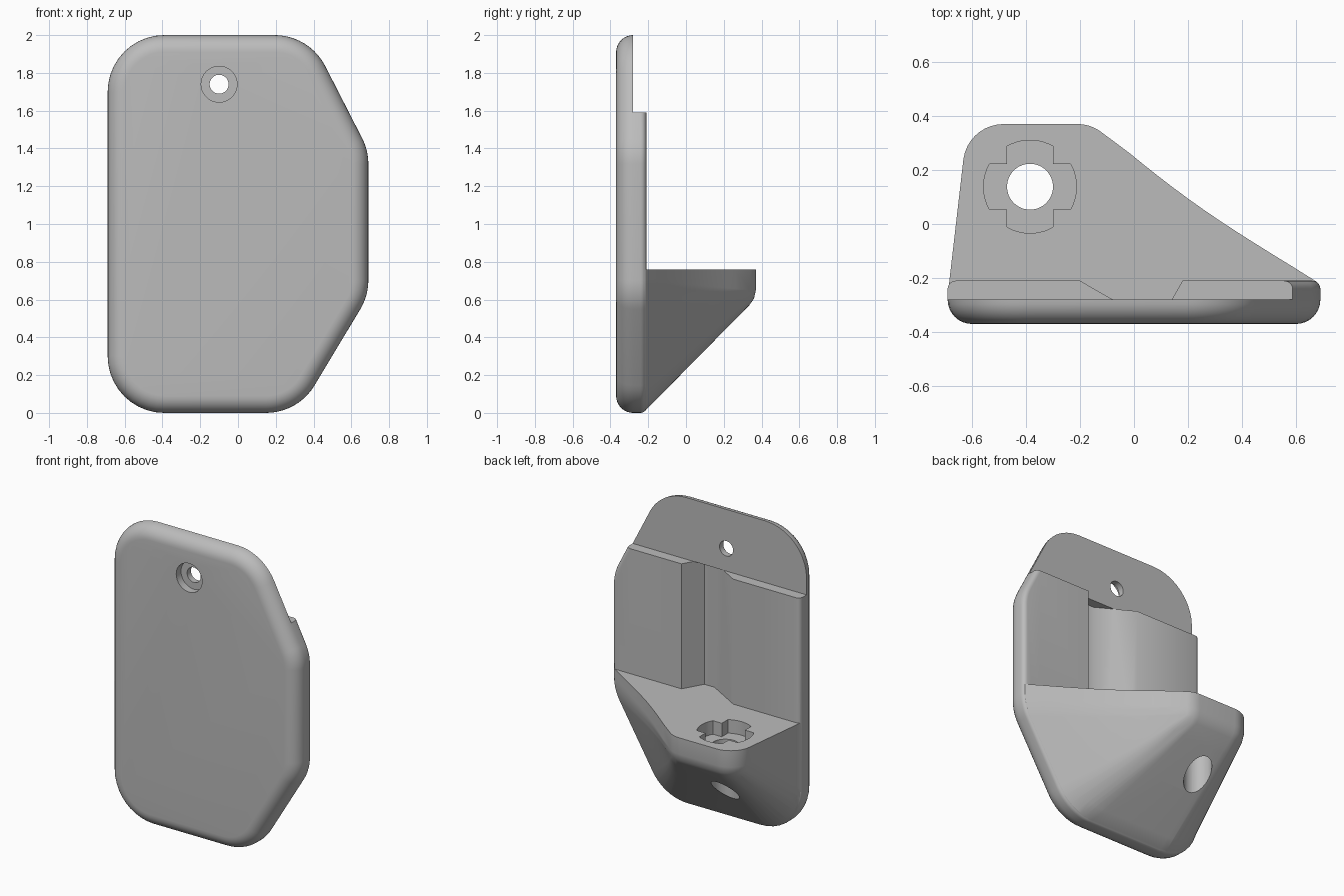
import bpy, bmesh
from math import sin, cos, pi, radians, hypot, tan, atan2
from mathutils import Vector

cube = bpy.data.objects.get("Cube")
if cube:
    bpy.data.objects.remove(cube)

grey = bpy.data.materials.new("plain_grey")
grey.use_nodes = True
colour = (0.5, 0.5, 0.5, 1)
grey.diffuse_color = colour
grey.node_tree.nodes["Principled BSDF"].inputs["Base Color"].default_value = colour

BACK, STEP_Y, FRONT = -0.21, -0.28, -0.37
SHELF, STEP_Z = 0.76, 1.59


def to_object(name, bm):
    bmesh.ops.recalc_face_normals(bm, faces=bm.faces)
    mesh = bpy.data.meshes.new(name)
    bm.to_mesh(mesh)
    bm.free()
    mesh.materials.append(grey)
    obj = bpy.data.objects.new(name, mesh)
    bpy.context.collection.objects.link(obj)
    return obj


def loft(name, loops):
    """Closed solid through loops of equal length."""
    bm = bmesh.new()
    rings = [[bm.verts.new(p) for p in loop] for loop in loops]
    for a, b in zip(rings, rings[1:]):
        for i in range(len(a)):
            j = (i + 1) % len(a)
            bm.faces.new((a[i], a[j], b[j], b[i]))
    bm.faces.new(rings[0])
    bm.faces.new(rings[-1])
    return to_object(name, bm)


def upright(name, pts, z0, z1):
    return loft(name, [[(x, y, z) for x, y in pts] for z in (z0, z1)])


def circle(cx, cy, r, n=48):
    return [(cx + r * cos(2 * pi * i / n), cy + r * sin(2 * pi * i / n)) for i in range(n)]


def arc(cx, cy, r, a0, a1, n=10):
    angles = [radians(a0 + (a1 - a0) * i / n) for i in range(n + 1)]
    return [(cx + r * cos(a), cy + r * sin(a)) for a in angles]


def plate_outline(inset):
    """Rounded outline in x and z, offset inwards."""
    corners = [(-0.69, 0), (0.318, 0), (0.69, 0.62), (0.69, 1.39), (0.378, 2), (-0.69, 2)]
    radius, pts = 0.3, []
    for i, corner in enumerate(corners):
        c = Vector(corner)
        d0 = (c - Vector(corners[i - 1])).normalized()
        d1 = (Vector(corners[(i + 1) % len(corners)]) - c).normalized()
        turn = d0.angle(d1)
        centre = c - d0 * radius * tan(turn / 2) + Vector((-d0.y, d0.x)) * radius
        start = atan2(-d0.x, d0.y)
        for k in range(11):
            a = start + turn * k / 10
            pts.append((centre.x + (radius - inset) * cos(a), centre.y + (radius - inset) * sin(a)))
    return pts


def plate_loop(y, inset):
    return [(x, y, z) for x, z in plate_outline(inset)]


# Plate with a full round front rim and a small round back rim
rim = 0.09
loops = []
for k in range(9):
    a = pi / 2 * k / 8
    loops.append(plate_loop(FRONT + rim * (1 - cos(a)), rim * (1 - sin(a))))
for k in range(6):
    a = pi / 2 * k / 5
    loops.append(plate_loop(BACK - 0.03 * (1 - sin(a)), 0.03 * (1 - cos(a))))
body = loft("bracket_body", loops)

# Sloping shelf block behind the lower half
bm = bmesh.new()
for y, inset in ((-0.30, 0.003), (-0.24, 0.003), (-0.215, 0.012)):
    for x, z in plate_outline(inset):
        if z < SHELF - 0.01:
            bm.verts.new((x, y, z))
    for side in (-1, 1):
        bm.verts.new((side * (0.69 - inset), y, SHELF))
for z, r in ((SHELF, 0.15), (0.65, 0.15), (0.605, 0.14), (0.57, 0.115)):
    for x, y in arc(-0.483, 0.22, r, 180, 90) + arc(-0.21, 0.22, r, 90, 35):
        bm.verts.new((x, y, z))
hull = bmesh.ops.convex_hull(bm, input=bm.verts)
bmesh.ops.delete(bm, geom=[v for v in bm.verts if not v.link_faces], context='VERTS')

# Slightly hollow flank along the shelf's long edge
for k in range(1, 12):
    bmesh.ops.bisect_plane(bm, geom=bm.verts[:] + bm.edges[:] + bm.faces[:],
                           plane_co=(0, -0.2 + k * 0.042, 0), plane_no=(0, 1, 0))
for v in bm.verts:
    t = min(max((v.co.y + 0.2) / 0.5, 0), 1)
    edge = 0.69 - 0.79 * t
    w = min(max((v.co.x + 0.65) / (edge + 0.65), 0), 1)
    v.co.x -= 0.035 * sin(pi * t) * w ** 3
bmesh.ops.triangulate(bm, faces=bm.faces)
shelf = to_object("shelf_block", bm)

# Cutters: upper step, groove, front screw hole, socket and its through hole
step = upright("step_cutter", [(-1, STEP_Y), (1, STEP_Y), (1, 0), (-1, 0)], STEP_Z, 2.2)
groove = upright("groove_cutter", [(-0.234, -0.19), (-0.2, BACK), (0.03, -0.342),
                                   (0.104, -0.342), (0.18, BACK), (0.191, -0.19)], SHELF, STEP_Z)


def bore(name, r, y0, y1):
    return loft(name, [[(x, y, z) for x, z in circle(-0.1, 1.74, r)] for y in (y0, y1)])


head = bore("screw_head_cutter", 0.095, -0.5, -0.32)
shank = bore("screw_hole_cutter", 0.05, -0.5, 0)

sx, sy, half = -0.385, 0.138, 0.085
cross = []
for q in range(4):
    quarter = arc(0, 0, 0.172, -29.6, 29.6) + [(half, half)]
    c, s = round(cos(q * pi / 2)), round(sin(q * pi / 2))
    cross += [(sx + c * x - s * y, sy + s * x + c * y) for x, y in quarter]
socket = upright("socket_cutter", cross, SHELF - 0.09, 1)
through = upright("through_cutter", circle(sx, sy, half), 0.05, 1)

bpy.context.view_layer.objects.active = body
body.select_set(True)
for tool, op in ((step, 'DIFFERENCE'), (groove, 'DIFFERENCE'), (shelf, 'UNION'),
                 (head, 'DIFFERENCE'), (shank, 'DIFFERENCE'),
                 (socket, 'DIFFERENCE'), (through, 'DIFFERENCE')):
    mod = body.modifiers.new(tool.name, 'BOOLEAN')
    mod.operation, mod.object, mod.solver = op, tool, 'EXACT'
    bpy.ops.object.modifier_apply(modifier=mod.name)
    bpy.data.objects.remove(tool)

bpy.ops.object.select_all(action='DESELECT')
body.select_set(True)
bpy.ops.object.shade_smooth_by_angle(angle=radians(30))
